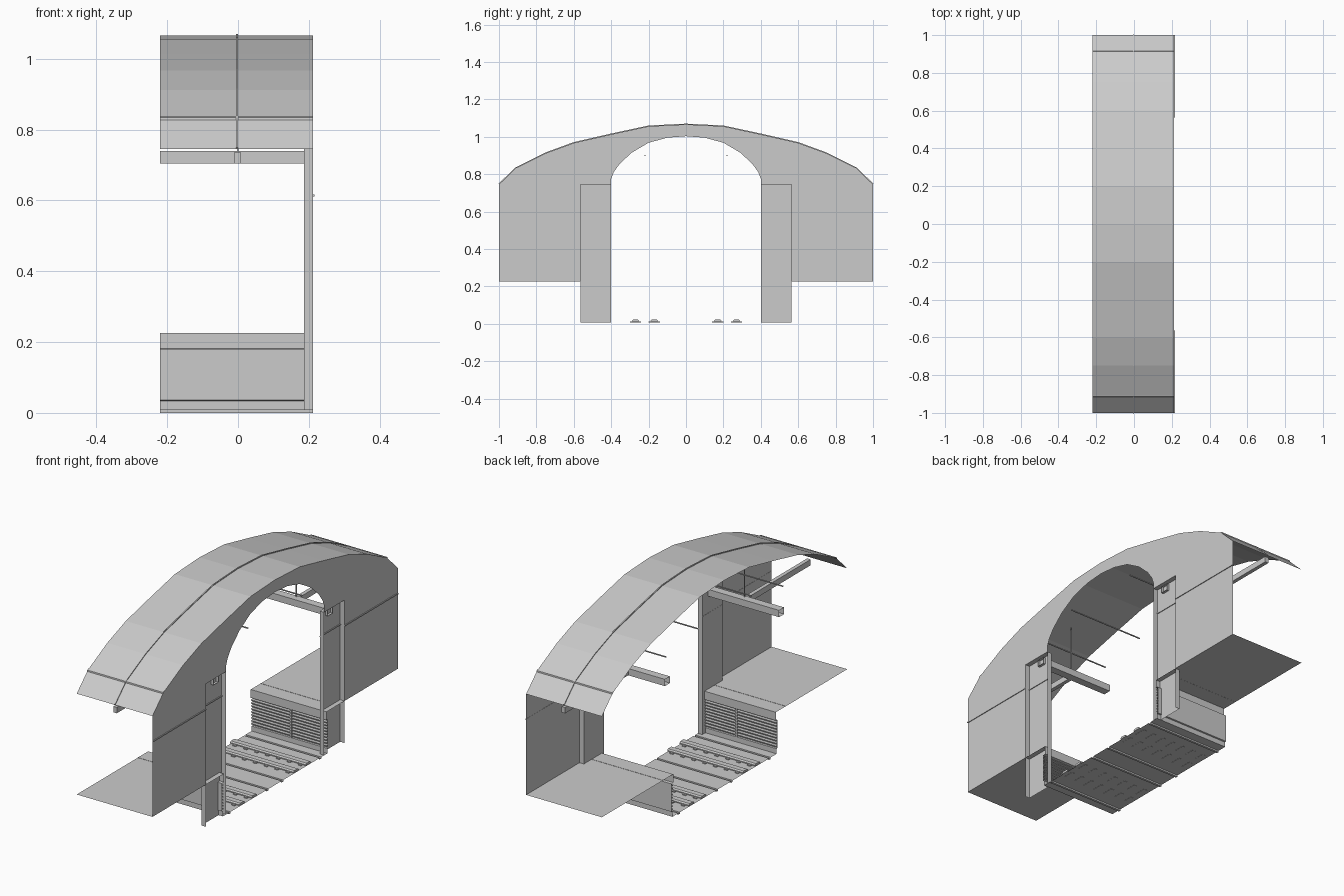
import bpy, bmesh

if "Cube" in bpy.data.objects:
    bpy.data.objects.remove(bpy.data.objects["Cube"])

X0, X1 = -0.22, 0.212      # tunnel segment ends
NB = 0.187                 # niche back plane
ROOF = [(0, 1.066), (0.2, 1.056), (0.4, 1.013), (0.6, 0.967), (0.75, 0.912),
        (0.91, 0.832), (1.0, 0.745)]
ARCH = [(0.4, 0.775), (0.387, 0.81), (0.355, 0.855), (0.29, 0.915),
        (0.2, 0.968), (0.1, 0.995), (0, 1.003)]


def make(name, faces):
    """Object from a list of faces, each a list of xyz points."""
    bm = bmesh.new()
    for f in faces:
        bm.faces.new([bm.verts.new(p) for p in f])
    bmesh.ops.remove_doubles(bm, verts=bm.verts, dist=1e-5)
    bmesh.ops.recalc_face_normals(bm, faces=bm.faces)
    me = bpy.data.meshes.new(name)
    bm.to_mesh(me)
    bm.free()
    ob = bpy.data.objects.new(name, me)
    bpy.context.collection.objects.link(ob)
    return ob


def sweep(pts, x0, x1, closed=False, caps=False):
    """Faces of a yz profile drawn out along x."""
    n = len(pts)
    fs = []
    for i in range(n if closed else n - 1):
        a, b = pts[i], pts[(i + 1) % n]
        fs.append([(x0, *a), (x1, *a), (x1, *b), (x0, *b)])
    if caps:
        fs += [[(x, *p) for p in pts] for x in (x0, x1)]
    return fs


def box(x0, x1, y0, y1, z0, z1, caps=True):
    return sweep([(y0, z0), (y1, z0), (y1, z1), (y0, z1)], x0, x1, True, caps)


def flip(pts, s):
    return [(s * y, z) for y, z in pts]


# vaulted roof shell with a raised seam across the middle
full = flip(ROOF[:0:-1], -1) + ROOF
make("roof", sweep(full, X0, X1))
outer = [(y * 1.002, z + 0.004) for y, z in full]
seam = []
for i in range(len(full) - 1):
    seam += sweep([full[i], full[i + 1], outer[i + 1], outer[i]], -0.006, 0.0, True, True)
make("roof_seam", seam)

# track bed with shallow drains
drains = [-0.37, -0.06, 0.06, 0.37]
bed = [(-0.425, 0.008)]
for d in drains:
    bed += [(d - 0.006, 0.008), (d - 0.006, 0), (d + 0.006, 0), (d + 0.006, 0.008)]
bed.append((0.425, 0.008))
make("track_bed", sweep(bed, X0, X1))

for s, side in ((1, "back"), (-1, "front")):
    # end wall half with arch opening and niche cut-out
    outline = ROOF + [(1.0, 0.225), (0.565, 0.225), (0.565, 0.745), (0.4, 0.745)] + ARCH
    make("end_wall_" + side, [[(X1, y, z) for y, z in flip(outline, s)]])

    # recessed niche beside the arch
    a, b = 0.4 * s, 0.565 * s
    make("niche_" + side, [
        [(NB, a, 0.008), (NB, b, 0.008), (NB, b, 0.745), (NB, a, 0.745)],
        [(NB, a, 0.008), (X1, a, 0.008), (X1, a, 0.745), (NB, a, 0.745)],
        [(NB, b, 0.008), (X1, b, 0.008), (X1, b, 0.745), (NB, b, 0.745)],
        [(NB, a, 0.745), (X1, a, 0.745), (X1, b, 0.745), (NB, b, 0.745)]])

    # trim seams on the wall, niche and roof
    make("wall_seam_" + side,
         box(X1 - 0.001, X1 + 0.004, b, s * 1.0, 0.611, 0.617)
         + box(NB - 0.001, NB + 0.004, a, b, 0.611, 0.617))
    make("roof_edge_seam_" + side,
         sweep(flip([(0.905, 0.833), (0.905, 0.838), (0.914, 0.834), (0.915, 0.827)], s),
               X0, X1, True, True))

    # platform slab, lip, recessed riser and kerb
    plat = [(1.0, 0.225), (0.5, 0.225), (0.418, 0.225), (0.418, 0.182), (0.432, 0.18),
            (0.432, 0.036), (0.425, 0.034), (0.425, 0.008)]
    make("platform_" + side, sweep(flip(plat, s), X0, X1))
    make("platform_warning_line_" + side,
         box(X0, NB, 0.498 * s, 0.503 * s, 0.2245, 0.2262))

    # horizontal slats on the riser with a central post
    slats = []
    for i in range(9):
        z = 0.042 + i * 0.0152
        slats += sweep(flip([(0.431, z), (0.422, z + 0.002), (0.422, z + 0.007),
                             (0.431, z + 0.010)], s), X0, X1)
    make("riser_slats_" + side, slats)
    make("riser_post_" + side, box(0.004, 0.012, 0.42 * s, 0.431 * s, 0.036, 0.18))

    # hollow longitudinal beam, cross beam and hanger
    make("long_beam_" + side,
         box(X0, 0.2, 0.445 * s, 0.486 * s, 0.705, 0.74, caps=False))
    make("cross_beam_" + side, box(-0.011, 0.009, 0.486 * s, 1.0 * s, 0.705, 0.735))
    make("beam_hanger_" + side, box(-0.003, 0.001, 0.474 * s, 0.478 * s, 0.74, 0.993))

    # overhead cables
    for y, z, tag in ((0.22, 0.9, "inner"), (0.477, 0.852, "outer")):
        make(f"cable_{tag}_{side}",
             box(X0, X1, y * s - 0.0025, y * s + 0.0025, z - 0.0025, z + 0.0025))

    # rails on small clips
    for y, tag in ((0.17, "inner"), (0.27, "outer")):
        c = y * s
        rail = [(c - 0.02, 0.011), (c + 0.02, 0.011), (c + 0.02, 0.016),
                (c + 0.014, 0.022), (c - 0.014, 0.022), (c - 0.02, 0.016)]
        make(f"rail_{tag}_{side}", sweep(rail, X0, X1, True, True))
        clips = []
        for i in range(7):
            x = -0.19 + i * 0.062
            clips += box(x - 0.009, x + 0.009, c - 0.03, c + 0.03, 0.007, 0.013)
        make(f"rail_clips_{tag}_{side}", clips)
